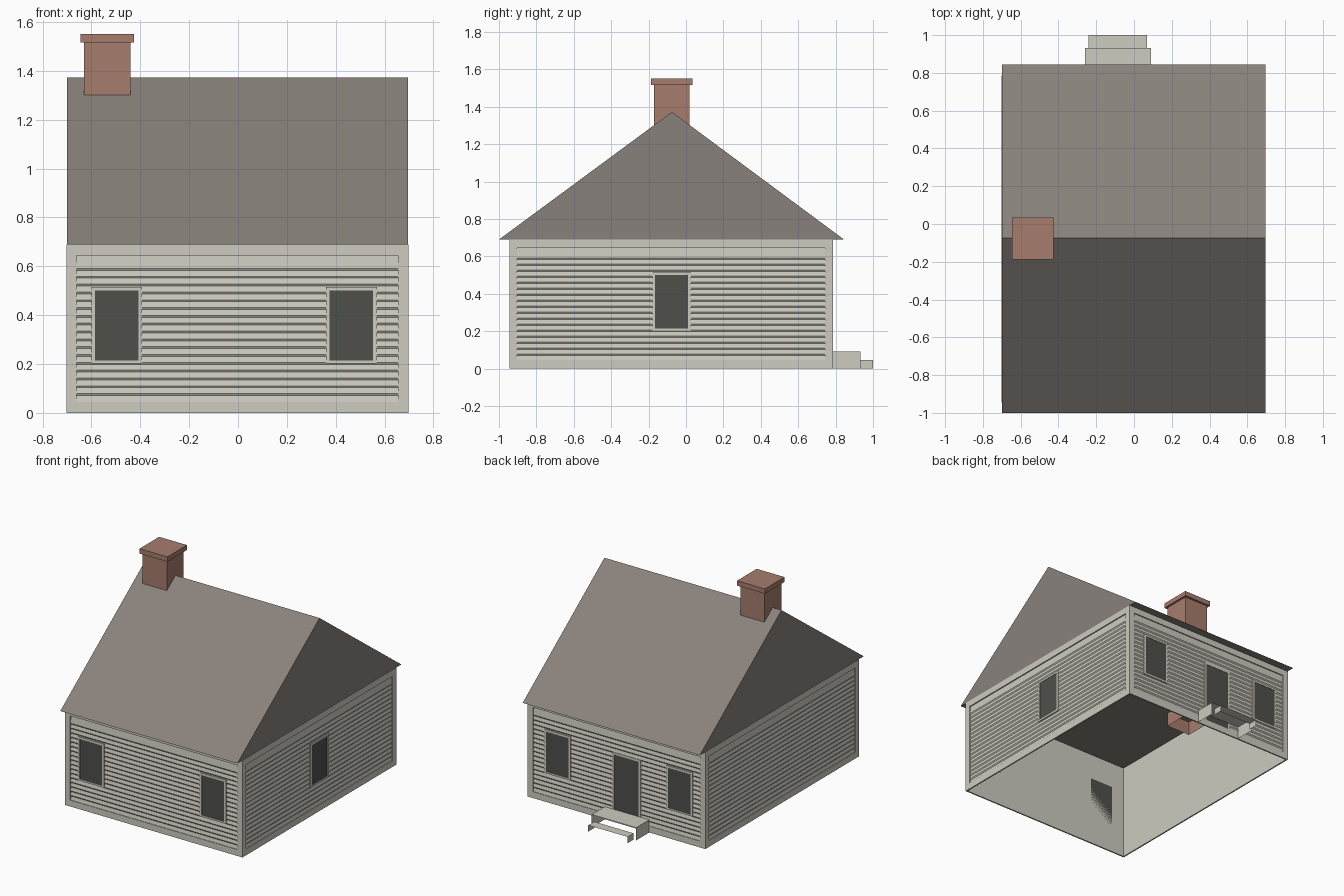
import bpy
import bmesh

cube = bpy.data.objects.get("Cube")
if cube:
    bpy.data.objects.remove(cube, do_unlink=True)


def material(name, rgb):
    m = bpy.data.materials.new(name)
    m.use_nodes = True
    m.diffuse_color = (*rgb, 1)
    m.node_tree.nodes["Principled BSDF"].inputs["Base Color"].default_value = (*rgb, 1)
    return m


SIDING = material("pale grey siding", (0.61, 0.60, 0.53))
ROOF = material("warm grey roof", (0.25, 0.222, 0.20))
BRICK = material("red brown brick", (0.38, 0.205, 0.155))
GLASS = material("dark glass", (0.078, 0.08, 0.07))

# House outline and relief depths
X0, X1, Y0, Y1, EAVE = -0.702, 0.697, -0.945, 0.785, 0.69
RELIEF, BOARD, PANE = 0.01, 0.006, 0.0075


def finish(name, bm, mat, drop=None):
    """Turn a bmesh into an object, leaving out faces that match drop."""
    bmesh.ops.recalc_face_normals(bm, faces=bm.faces)
    if drop:
        gone = [f for f in bm.faces if drop(f.normal)]
        bmesh.ops.delete(bm, geom=gone, context='FACES')
    mesh = bpy.data.meshes.new(name)
    bm.to_mesh(mesh)
    bm.free()
    mesh.materials.append(mat)
    ob = bpy.data.objects.new(name, mesh)
    bpy.context.scene.collection.objects.link(ob)
    return ob


def add_prism(bm, start, end):
    """Closed prism between two matching rings of points."""
    a = [bm.verts.new(p) for p in start]
    b = [bm.verts.new(p) for p in end]
    bm.faces.new(a)
    bm.faces.new(b[::-1])
    for i in range(len(a)):
        j = (i + 1) % len(a)
        bm.faces.new((a[j], a[i], b[i], b[j]))


def add_box(bm, x, y, z):
    ring = [(x[0], y[0]), (x[1], y[0]), (x[1], y[1]), (x[0], y[1])]
    add_prism(bm, [(*p, z[0]) for p in ring], [(*p, z[1]) for p in ring])


def box(name, x, y, z, mat, drop=None):
    bm = bmesh.new()
    add_box(bm, x, y, z)
    return finish(name, bm, mat, drop)


# Each wall maps (along, outward, height) to the model frame
WALLS = {
    "front": lambda u, d, z: (u, Y0 + RELIEF - d, z),
    "back": lambda u, d, z: (u, Y1 - RELIEF + d, z),
    "left": lambda u, d, z: (X1 - RELIEF + d, u, z),
    "right": lambda u, d, z: (X0 + RELIEF - d, u, z),
}


def wall_block(bm, wall, u, z, depth):
    place = WALLS[wall]
    ring = [(u[0], z[0]), (u[1], z[0]), (u[1], z[1]), (u[0], z[1])]
    add_prism(bm, [place(a, 0, h) for a, h in ring], [place(a, depth, h) for a, h in ring])


def wall_ring(name, wall, u, z, width):
    """Four flat boards around a rectangle; width is (sides, bottom, top)."""
    side, low, high = width
    bm = bmesh.new()
    wall_block(bm, wall, (u[0], u[0] + side), z, RELIEF)
    wall_block(bm, wall, (u[1] - side, u[1]), z, RELIEF)
    inner = (u[0] + side, u[1] - side)
    wall_block(bm, wall, inner, (z[0], z[0] + low), RELIEF)
    wall_block(bm, wall, inner, (z[1] - high, z[1]), RELIEF)
    finish(name, bm, SIDING)


def clapboards(wall, u):
    """Stepped siding, cut as one profile and run along the wall."""
    profile = [(0, 0.04), (BOARD, 0.045)]
    for i in range(17):
        z = 0.075 + 0.032 * i
        profile += [(0.001, z - 0.004), (BOARD, z + 0.004)]
    profile += [(0.001, 0.65), (0, 0.65)]
    place = WALLS[wall]
    bm = bmesh.new()
    add_prism(bm, [place(u[0], d, z) for d, z in profile],
              [place(u[1], d, z) for d, z in profile])
    finish(wall + "_siding", bm, SIDING)


def opening(name, wall, u, z, low=0.012):
    """Dark pane with a narrow frame around it."""
    wall_ring(name + "_frame", wall, u, z, (0.015, low, 0.015))
    bm = bmesh.new()
    wall_block(bm, wall, (u[0] + 0.01, u[1] - 0.01), (z[0] + low / 2, z[1] - 0.01), PANE)
    finish(name + "_pane", bm, GLASS)


# Wall shell, open underneath
box("wall_shell", (X0 + RELIEF, X1 - RELIEF), (Y0 + RELIEF, Y1 - RELIEF), (0, EAVE),
    SIDING, lambda n: abs(n.z) > 0.5)

# Corner boards, sill boards and siding
for wall in WALLS:
    if wall in ("front", "back"):
        span, post = (X0, X1), 0.042
    else:
        span, post = (Y0 + RELIEF, Y1 - RELIEF), 0.032
    wall_ring(wall + "_trim", wall, span, (0, EAVE), (post, 0.045, 0.045))
    clapboards(wall, (span[0] + post, span[1] - post))

# Windows and door
for wall in ("front", "back"):
    opening(wall + "_right_window", wall, (-0.60, -0.393), (0.203, 0.515))
    opening(wall + "_left_window", wall, (0.36, 0.568), (0.203, 0.515))
opening("left_window", "left", (-0.18, 0.027), (0.203, 0.515))
opening("back_door", "back", (-0.19, 0.032), (0.03, 0.495), 0.004)

# Gabled roof with a flat underside
gable = [(-1.0, EAVE), (0.845, EAVE), (-0.075, 1.372)]
bm = bmesh.new()
add_prism(bm, [(-0.70, y, z) for y, z in gable], [(0.695, y, z) for y, z in gable])
finish("roof", bm, ROOF)

# Chimney, reaching a little below the ceiling
box("chimney_shaft", (-0.63, -0.44), (-0.172, 0.018), (0.59, 1.52), BRICK,
    lambda n: abs(n.z) > 0.5)
box("chimney_cap", (-0.645, -0.426), (-0.187, 0.034), (1.515, 1.55), BRICK)

# Back steps: treads and side cheeks, no risers
def is_open(n):
    return abs(n.y) > 0.5 or n.z < -0.5


box("upper_step", (-0.26, 0.09), (Y1, 0.932), (0, 0.09), SIDING, is_open)
box("lower_step", (-0.24, 0.07), (0.932, 1.0), (0, 0.045), SIDING, is_open)
